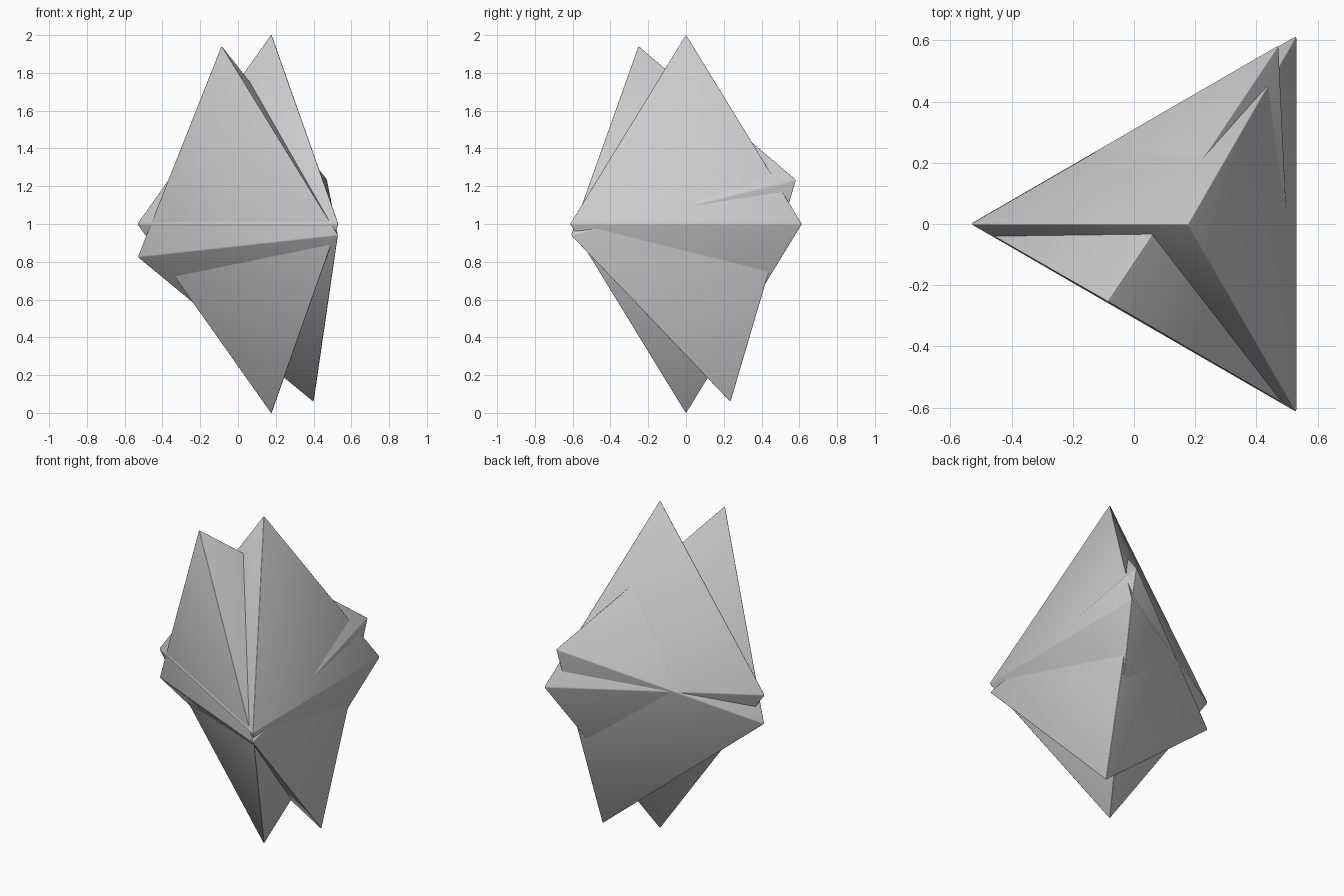
import bpy
import bmesh
from math import cos, sin, tau
from mathutils import Vector

cube = bpy.data.objects.get("Cube")
if cube:
    bpy.data.objects.remove(cube, do_unlink=True)

# Plain grey stone
GREY = (0.6, 0.6, 0.6, 1.0)
stone = bpy.data.materials.new("grey_stone")
stone.use_nodes = True
stone.diffuse_color = GREY
stone.node_tree.nodes["Principled BSDF"].inputs["Base Color"].default_value = GREY

RADIUS, HEIGHT = 0.711, 1.006


def crystal(name, centre, axis, corner):
    """Three-sided double pyramid with softened edges."""
    up = Vector(axis).normalized()
    out = Vector(corner)
    out = (out - up * out.dot(up)).normalized()
    side = up.cross(out)
    centre = Vector(centre)

    bm = bmesh.new()
    top = bm.verts.new(centre + up * HEIGHT)
    bottom = bm.verts.new(centre - up * HEIGHT)
    ring = [bm.verts.new(centre + RADIUS * (out * cos(a) + side * sin(a)))
            for a in (0, tau / 3, 2 * tau / 3)]
    for i in range(3):
        a, b = ring[i], ring[(i + 1) % 3]
        bm.faces.new((a, b, top))
        bm.faces.new((b, a, bottom))
    mesh = bpy.data.meshes.new(name)
    bm.to_mesh(mesh)
    bm.free()
    mesh.materials.append(stone)
    obj = bpy.data.objects.new(name, mesh)
    bpy.context.collection.objects.link(obj)

    bevel = obj.modifiers.new("soft_edges", 'BEVEL')
    bevel.width = 0.005
    bevel.segments = 2
    bevel.limit_method = 'NONE'
    for poly in mesh.polygons:
        poly.use_smooth = True
    return obj


# Upright crystal and its tilted twin
crystal("upright_crystal", (0.176, 0, 1), (0, 0, 1), (-1, 0, 0))
crystal("tilted_crystal", (0.156, -0.008, 1.0), (-0.2425, -0.2425, 0.9375), (-0.69, 0.01, -0.175))
